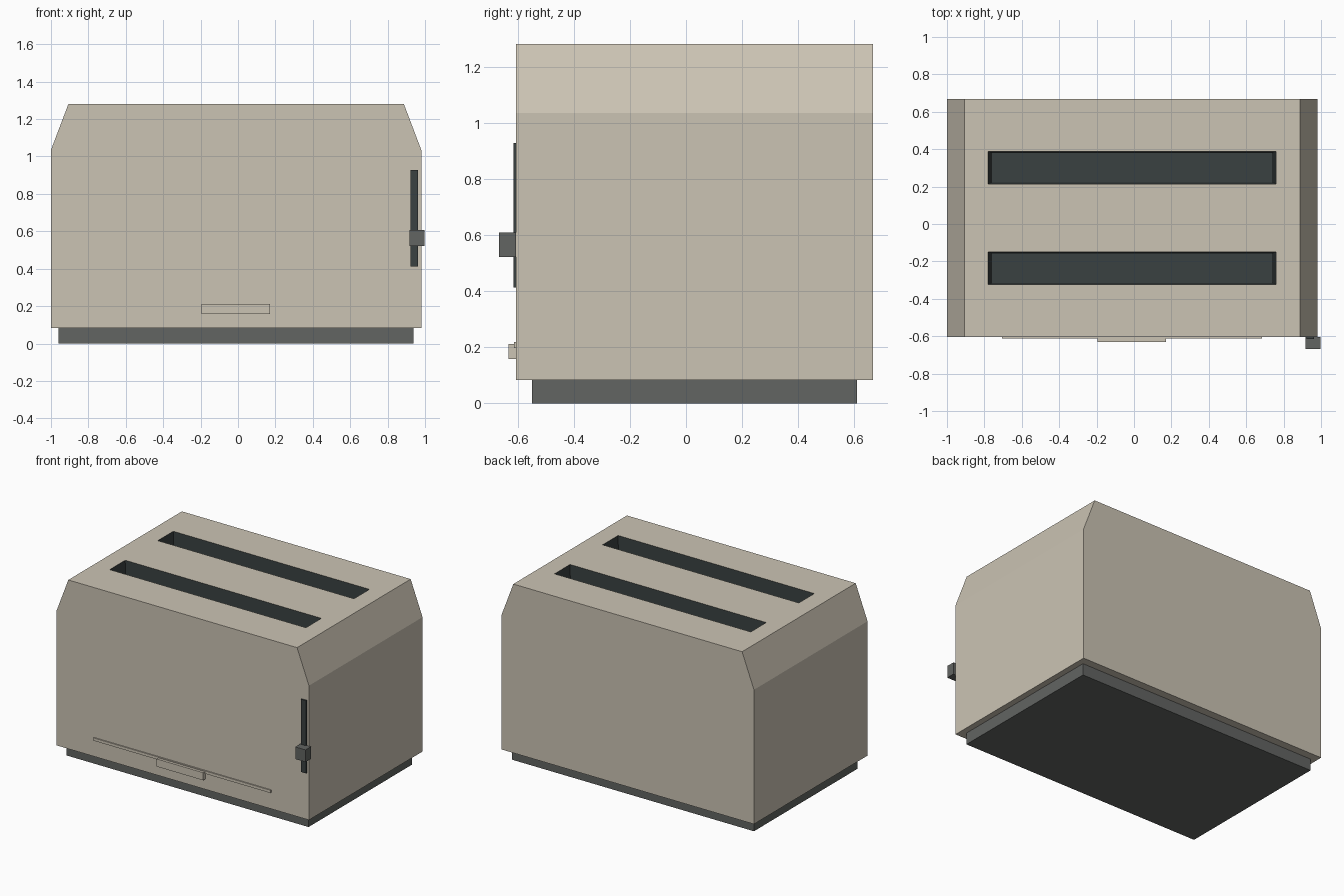
import bpy, bmesh

if "Cube" in bpy.data.objects:
    bpy.data.objects.remove(bpy.data.objects["Cube"])


def material(name, rgb):
    m = bpy.data.materials.new(name)
    m.diffuse_color = (*rgb, 1)
    m.use_nodes = True
    m.node_tree.nodes["Principled BSDF"].inputs["Base Color"].default_value = m.diffuse_color
    return m


CREAM = material("warm beige", (0.60, 0.55, 0.455))
GREY = material("mid grey plastic", (0.122, 0.128, 0.122))
DARK = material("dark slot", (0.042, 0.052, 0.052))


def make_object(name, bm, *mats):
    bmesh.ops.recalc_face_normals(bm, faces=bm.faces)
    mesh = bpy.data.meshes.new(name)
    bm.to_mesh(mesh)
    bm.free()
    for m in mats:
        mesh.materials.append(m)
    ob = bpy.data.objects.new(name, mesh)
    bpy.context.collection.objects.link(ob)
    return ob


def box(name, x, y, z, mat, taper=(0, 0)):
    """Box from (min, max) ranges; taper insets the bottom in x and y."""
    bm = bmesh.new()
    bmesh.ops.create_cube(bm, size=1)
    for v in bm.verts:
        sx, sy, low = v.co.x > 0, v.co.y > 0, v.co.z < 0
        v.co.x = x[sx] + (taper[0] * (-1 if sx else 1) if low else 0)
        v.co.y = y[sy] + (taper[1] * (-1 if sy else 1) if low else 0)
        v.co.z = z[0] if low else z[1]
    return make_object(name, bm, mat)


# Body: chamfered profile extruded front to back
FRONT, BACK, TOP = -0.605, 0.667, 1.28
profile = [(-1, 0.083), (0.98, 0.083), (0.98, 1.035),
           (0.887, TOP), (-0.907, TOP), (-1, 1.035)]
bm = bmesh.new()
face = bm.faces.new([bm.verts.new((x, FRONT, z)) for x, z in profile])
ext = bmesh.ops.extrude_face_region(bm, geom=[face])
verts = [v for v in ext["geom"] if isinstance(v, bmesh.types.BMVert)]
bmesh.ops.translate(bm, vec=(0, BACK - FRONT, 0), verts=verts)
body = make_object("body", bm, CREAM, DARK)

# Bread slots: two slightly tapered pockets cut into the top
bpy.context.view_layer.objects.active = body
for i, yc in enumerate((-0.237, 0.301)):
    cutter = box(f"slot_cutter_{i}", (-0.78, 0.76), (yc - 0.087, yc + 0.087),
                 (0.6, TOP + 0.02), DARK, taper=(0.022, 0.009))
    cutter.hide_render = True
    mod = body.modifiers.new("bread_slot", "BOOLEAN")
    mod.operation, mod.solver, mod.object = "DIFFERENCE", "EXACT", cutter
    bpy.ops.object.modifier_apply(modifier=mod.name)
    bpy.data.objects.remove(cutter)

# Pocket walls and floors are dark
for p in body.data.polygons:
    c = p.center
    inside = abs(c.x) < 0.85 and -0.45 < c.y < 0.5 and 0.3 < c.z < TOP - 0.01
    p.material_index = 1 if inside else 0

# Base plinth
box("base", (-0.96, 0.937), (-0.548, 0.61), (0, 0.083), GREY)

# Lever track and knob
box("lever_track", (0.922, 0.963), (-0.614, FRONT), (0.412, 0.928), DARK)
box("lever_knob", (0.916, 0.997), (-0.667, FRONT), (0.522, 0.608), GREY)

# Crumb tray edge and handle
box("tray_edge", (-0.705, 0.685), (-0.613, FRONT), (0.198, 0.218), CREAM)
box("tray_handle", (-0.195, 0.17), (-0.632, FRONT), (0.158, 0.212), CREAM)
